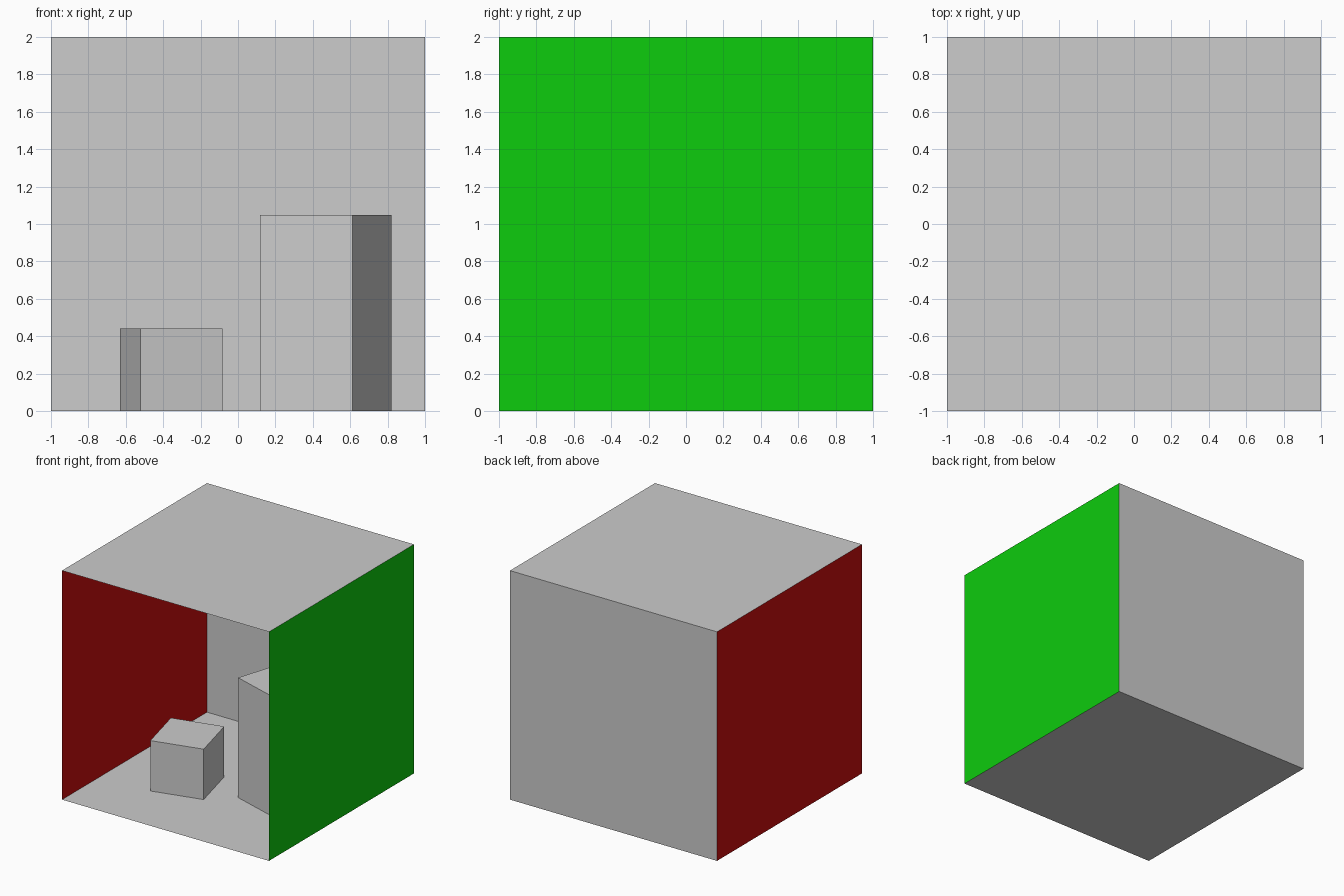
import bpy, bmesh
from math import radians
from mathutils import Matrix, Vector

cube = bpy.data.objects.get("Cube")
if cube:
    bpy.data.objects.remove(cube, do_unlink=True)


def material(name, rgb):
    m = bpy.data.materials.new(name)
    m.use_nodes = True
    m.diffuse_color = (*rgb, 1)
    m.node_tree.nodes["Principled BSDF"].inputs["Base Color"].default_value = (*rgb, 1)
    return m


grey = material("light_grey", (0.604, 0.604, 0.604))
red = material("red", (0.604, 0.004, 0.004))
green = material("green", (0.004, 0.604, 0.004))


def finish(name, bm, mat):
    mesh = bpy.data.meshes.new(name)
    bm.to_mesh(mesh)
    bm.free()
    mesh.materials.append(mat)
    obj = bpy.data.objects.new(name, mesh)
    bpy.context.collection.objects.link(obj)
    return obj


def panel(name, centre, normal, mat):
    """A 2 x 2 sheet facing into the room."""
    bm = bmesh.new()
    turn = Vector(normal).to_track_quat('Z', 'Y').to_matrix().to_4x4()
    bmesh.ops.create_grid(bm, x_segments=1, y_segments=1, size=1,
                          matrix=Matrix.Translation(centre) @ turn)
    finish(name, bm, mat)


def block(name, centre, size, angle, mat):
    """A box standing on the floor, turned about its upright axis."""
    bm = bmesh.new()
    bmesh.ops.create_cube(bm, size=1, matrix=Matrix.Diagonal((*size, 1)))
    obj = finish(name, bm, mat)
    obj.location = (*centre, size[2] / 2)
    obj.rotation_euler.z = radians(angle)


# Room shell, open at the front
panel("floor", (0, 0, 0), (0, 0, 1), grey)
panel("ceiling", (0, 0, 2), (0, 0, -1), grey)
panel("back_wall", (0, 1, 1), (0, -1, 0), grey)
panel("right_wall", (-1, 0, 1), (1, 0, 0), red)
panel("left_wall", (1, 0, 1), (-1, 0, 0), green)

# Blocks on the floor
block("short_block", (-0.357, -0.19), (0.452, 0.456, 0.44), 14.1, grey)
block("tall_block", (0.47, 0.083), (0.518, 0.692, 1.047), -17.5, grey)
